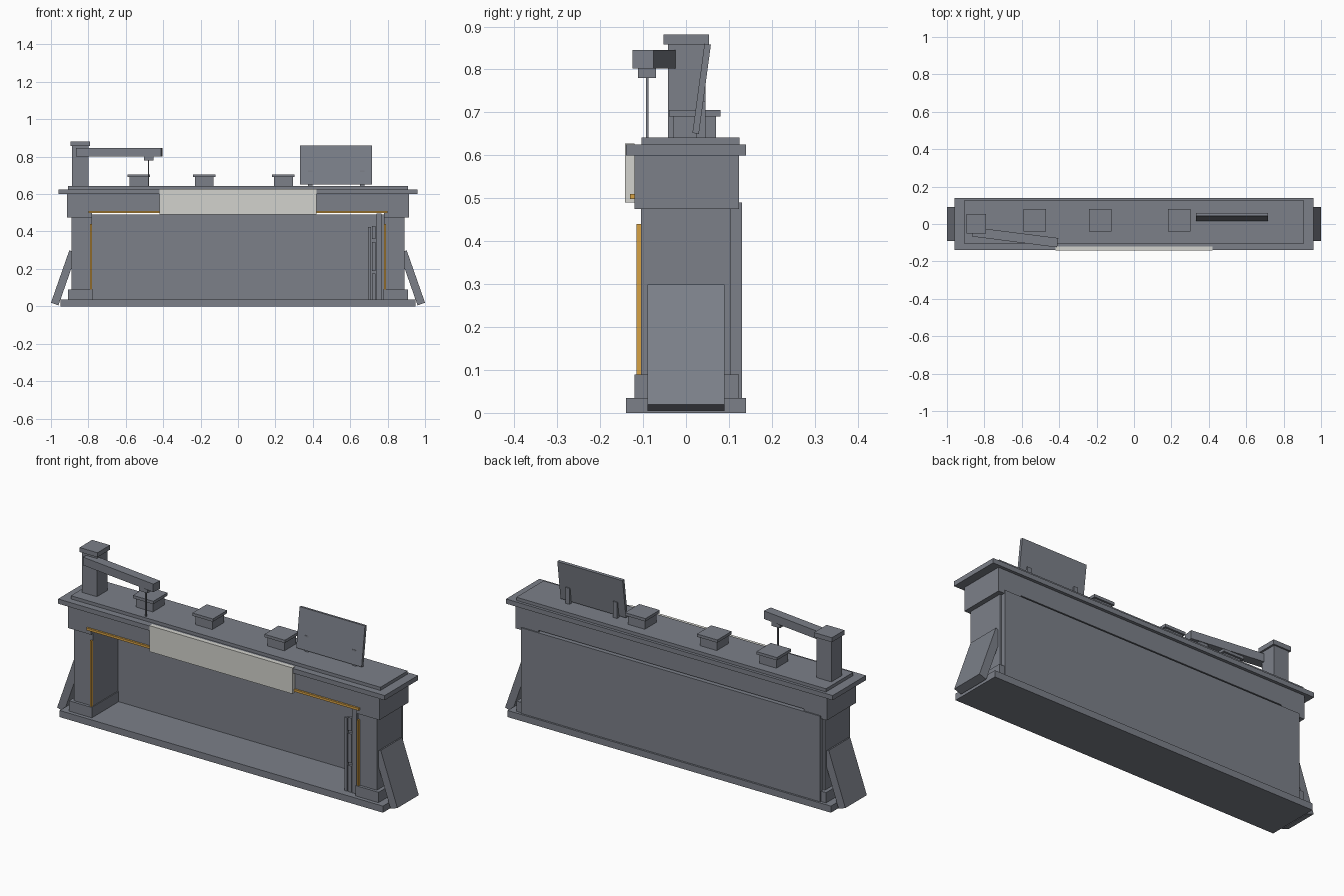
import bpy
import math

if "Cube" in bpy.data.objects:
    bpy.data.objects.remove(bpy.data.objects["Cube"])


def material(name, rgb):
    m = bpy.data.materials.new(name)
    m.diffuse_color = (*rgb, 1.0)
    m.use_nodes = True
    m.node_tree.nodes["Principled BSDF"].inputs["Base Color"].default_value = m.diffuse_color
    return m


GREY = material("slate_grey", (0.2, 0.215, 0.25))
CREAM = material("pale_cream", (0.65, 0.65, 0.61))
GOLD = material("amber_gold", (0.68, 0.36, 0.06))


def mesh_object(name, verts, faces, mat):
    me = bpy.data.meshes.new(name)
    me.from_pydata(verts, [], faces)
    me.materials.append(mat)
    ob = bpy.data.objects.new(name, me)
    bpy.context.collection.objects.link(ob)
    return ob


def prism(name, bottom, offset, mat=GREY):
    """Extrude a polygon along an offset vector."""
    n = len(bottom)
    top = [tuple(a + b for a, b in zip(p, offset)) for p in bottom]
    faces = [tuple(reversed(range(n))), tuple(range(n, 2 * n))]
    faces += [(i, (i + 1) % n, (i + 1) % n + n, i + n) for i in range(n)]
    ob = mesh_object(name, list(bottom) + top, faces, mat)
    # consistent outward normals
    import bmesh
    bm = bmesh.new()
    bm.from_mesh(ob.data)
    bmesh.ops.recalc_face_normals(bm, faces=bm.faces)
    bm.to_mesh(ob.data)
    bm.free()
    return ob


def box(name, x, y, z, mat=GREY):
    base = [(x[0], y[0], z[0]), (x[1], y[0], z[0]), (x[1], y[1], z[0]), (x[0], y[1], z[0])]
    return prism(name, base, (0, 0, z[1] - z[0]), mat)


def pair(name, x, y, z, mat=GREY):
    """A box on the right and its mirror on the left."""
    box(name + "_right", x, y, z, mat)
    box(name + "_left", (-x[1], -x[0]), y, z, mat)


# base, back wall and stepped counter top
box("base_slab", (-0.95, 0.95), (-0.14, 0.14), (0, 0.035))
box("back_panel", (-0.88, 0.88), (0.105, 0.13), (0.035, 0.49))
box("lintel", (-0.78, 0.78), (-0.12, 0.124), (0.5, 0.6))
box("counter_slab", (-0.96, 0.96), (-0.14, 0.14), (0.6, 0.625))
box("counter_top", (-0.91, 0.91), (-0.104, 0.125), (0.625, 0.642))

# end pillars with plinths, capitals and gold trim
pair("plinth", (0.775, 0.91), (-0.12, 0.124), (0.035, 0.09))
pair("pillar", (0.78, 0.89), (-0.105, 0.105), (0.09, 0.475))
pair("capital", (0.78, 0.915), (-0.12, 0.124), (0.475, 0.6))
pair("pillar_trim", (0.78, 0.79), (-0.115, -0.105), (0.09, 0.44), GOLD)
box("lintel_trim", (-0.8, 0.8), (-0.13, -0.12), (0.498, 0.51), GOLD)

# sign board across the front
box("sign_board", (-0.42, 0.42), (-0.142, -0.12), (0.49, 0.628), CREAM)

# sloping buttress boards at both ends
for side, s in (("right", 1), ("left", -1)):
    profile = [(0.96, 0.005), (1.0, 0.019), (0.902, 0.299), (0.862, 0.285)]
    prism("buttress_" + side, [(s * x, -0.09, z) for x, z in profile], (0, 0.18, 0))

# slim gate beside the right pillar
box("gate_post", (0.74, 0.768), (-0.1, -0.08), (0.035, 0.495))
box("gate_rail", (0.695, 0.712), (-0.1, -0.085), (0.035, 0.425))
for i, z in enumerate([(0.035, 0.175), (0.19, 0.345), (0.36, 0.43)]):
    box(f"gate_batten_{i}", (0.716, 0.736), (-0.1, -0.085), z)

# capped boxes on the counter
for i, x in enumerate((-0.53, -0.18, 0.243)):
    box(f"box_body_{i}", (x - 0.05, x + 0.05), (-0.03, 0.07), (0.642, 0.69))
    box(f"box_cap_{i}", (x - 0.06, x + 0.06), (-0.04, 0.08), (0.69, 0.705))

# crane: post, cap, swung arm, hanging block and cord
box("crane_post", (-0.887, -0.8), (-0.042, 0.046), (0.642, 0.86))
box("crane_cap", (-0.895, -0.79), (-0.052, 0.054), (0.858, 0.882))
a, b = (-0.862, -0.042), (-0.408, -0.1)
d = math.dist(a, b)
nx, ny = -(b[1] - a[1]) / d * 0.025, (b[0] - a[0]) / d * 0.025
prism("crane_arm", [(a[0] - nx, a[1] - ny, 0.802), (b[0] - nx, b[1] - ny, 0.802),
                    (b[0] + nx, b[1] + ny, 0.802), (a[0] + nx, a[1] + ny, 0.802)], (0, 0, 0.043))
box("crane_block", (-0.503, -0.453), (-0.112, -0.07), (0.78, 0.802))
box("crane_cord", (-0.481, -0.475), (-0.093, -0.087), (0.642, 0.78))

# tilted screen with two feet
screen = [(0.015, 0.652), (0.03, 0.65), (0.058, 0.858), (0.043, 0.86)]
prism("screen", [(0.332, y, z) for y, z in screen], (0.384, 0, 0))
for i, x in enumerate((0.385, 0.665)):
    box(f"screen_foot_{i}", (x - 0.012, x + 0.012), (0.024, 0.046), (0.642, 0.727))
